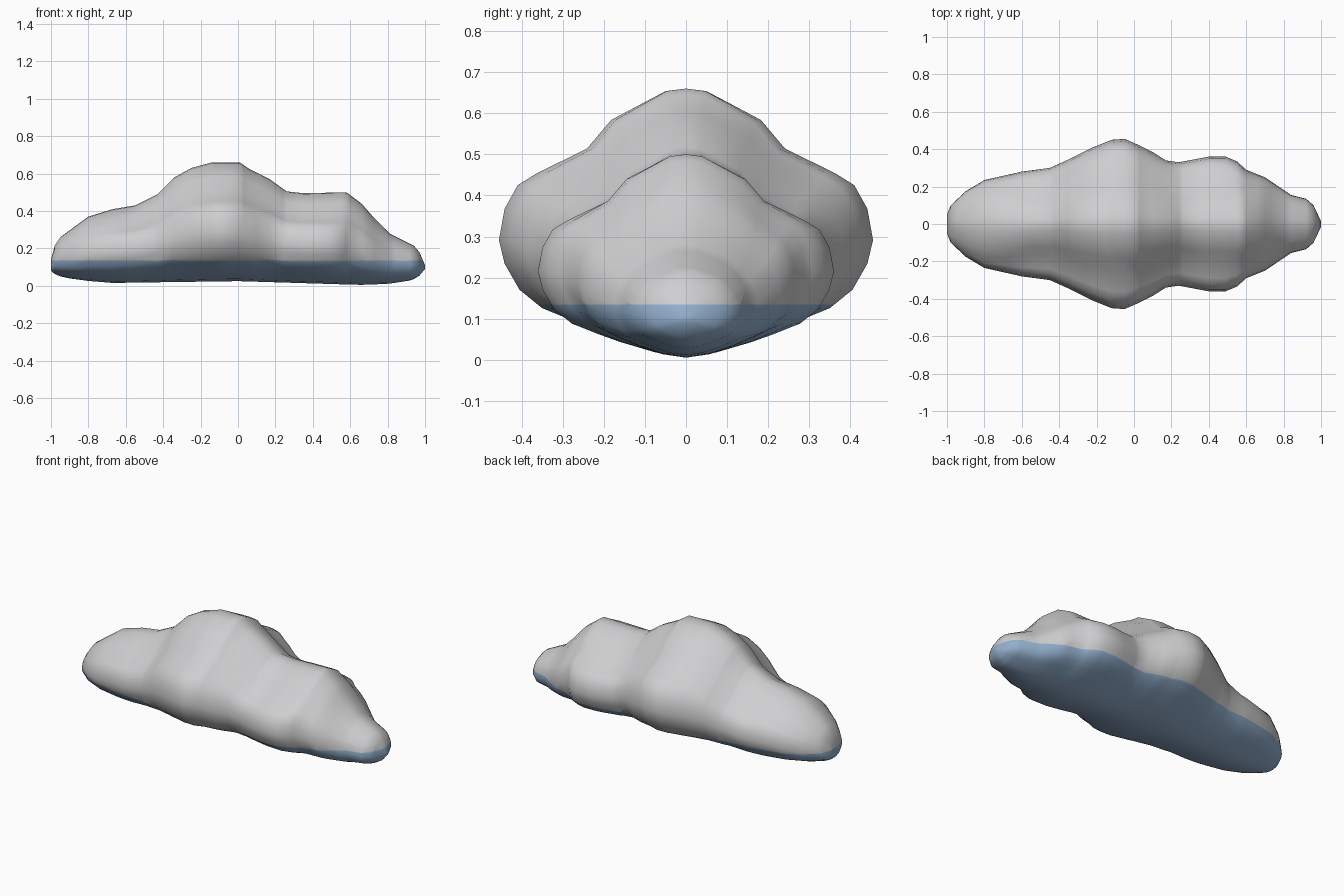
import bpy, bmesh, math

if "Cube" in bpy.data.objects:
    bpy.data.objects.remove(bpy.data.objects["Cube"])


def interp(points, x):
    """Piecewise linear lookup in a list of (position, value)."""
    for (x0, v0), (x1, v1) in zip(points, points[1:]):
        if x <= x1:
            return v0 + (v1 - v0) * (x - x0) / (x1 - x0)
    return points[-1][1]


def material(name, colour):
    m = bpy.data.materials.new(name)
    m.diffuse_color = (*colour, 1)
    m.use_nodes = True
    m.node_tree.nodes["Principled BSDF"].inputs["Base Color"].default_value = m.diffuse_color
    return m


# outlines of the cloud along x: half width, top height, bottom height
WIDTH = [(-1, .05), (-.98, .10), (-.9, .175), (-.8, .235), (-.6, .28), (-.45, .30),
         (-.35, .345), (-.22, .41), (-.12, .45), (-.05, .455), (.03, .42), (.1, .385),
         (.17, .34), (.24, .33), (.4, .36), (.49, .36), (.55, .335), (.6, .29),
         (.7, .25), (.84, .155), (.92, .135), (.96, .1), (1, .015)]
TOP = [(-1, .14), (-.98, .215), (-.95, .26), (-.8, .37), (-.67, .41), (-.55, .43),
       (-.43, .49), (-.34, .58), (-.25, .63), (-.14, .66), (.01, .66), (.06, .625),
       (.17, .57), (.26, .505), (.35, .495), (.58, .50), (.66, .44), (.73, .36),
       (.81, .28), (.94, .215), (.97, .18), (1, .11)]
BOTTOM = [(-1, .08), (-.97, .055), (-.88, .035), (-.7, .015), (0, .025), (.65, .005),
          (.8, .01), (.93, .03), (.98, .06), (1, .09)]
# half cross-section (side, height), each from 0 to 1, going bottom to top
PROFILE = [(0, 0), (.22, .02), (.45, .07), (.6, .11), (.77, .16), (.89, .23), (.97, .33),
           (1, .42), (.97, .54), (.9, .63), (.8, .675), (.53, .77), (.4, .88), (.11, .99), (0, 1)]
STATIONS = sorted({x for x, _ in WIDTH + TOP})
SPLIT = .135   # height of the colour change


def section(x):
    """Ring at x: stepped puff shape in the middle, rounder at the ends."""
    w, t, b = interp(WIDTH, x), interp(TOP, x), interp(BOTTOM, x)
    k = min(1, max(0, (abs(x) - .5) / .35))
    half = []
    for u, v in PROFILE:
        if v > .42:   # fill the shoulder out to an ellipse
            u += k * (math.sqrt(max(0, 1 - ((v - .42) / .58) ** 2)) - u)
        half.append((u * w, b + v * (t - b)))
    ring = half + [(-y, z) for y, z in half[-2:0:-1]]
    return [(x, y, z) for y, z in ring]


# cloud body lofted through the sections
bm = bmesh.new()
rings = [[bm.verts.new(p) for p in section(x)] for x in STATIONS]
for a, b in zip(rings, rings[1:]):
    n = len(a)
    for i in range(n):
        j = (i + 1) % n
        bm.faces.new((a[i], a[j], b[j], b[i]))
bm.faces.new(rings[0])
bm.faces.new(rings[-1])
bmesh.ops.recalc_face_normals(bm, faces=bm.faces)

# blue underside below a level cut
bmesh.ops.bisect_plane(bm, geom=bm.verts[:] + bm.edges[:] + bm.faces[:],
                       plane_co=(0, 0, SPLIT), plane_no=(0, 0, 1))
for f in bm.faces:
    f.smooth = True
    f.material_index = int(f.calc_center_median().z < SPLIT)

mesh = bpy.data.meshes.new("cloud")
bm.to_mesh(mesh)
bm.free()
mesh.materials.append(material("cloud grey", (.62, .62, .63)))
mesh.materials.append(material("underside blue", (.29, .43, .61)))
cloud = bpy.data.objects.new("cloud", mesh)
bpy.context.collection.objects.link(cloud)
